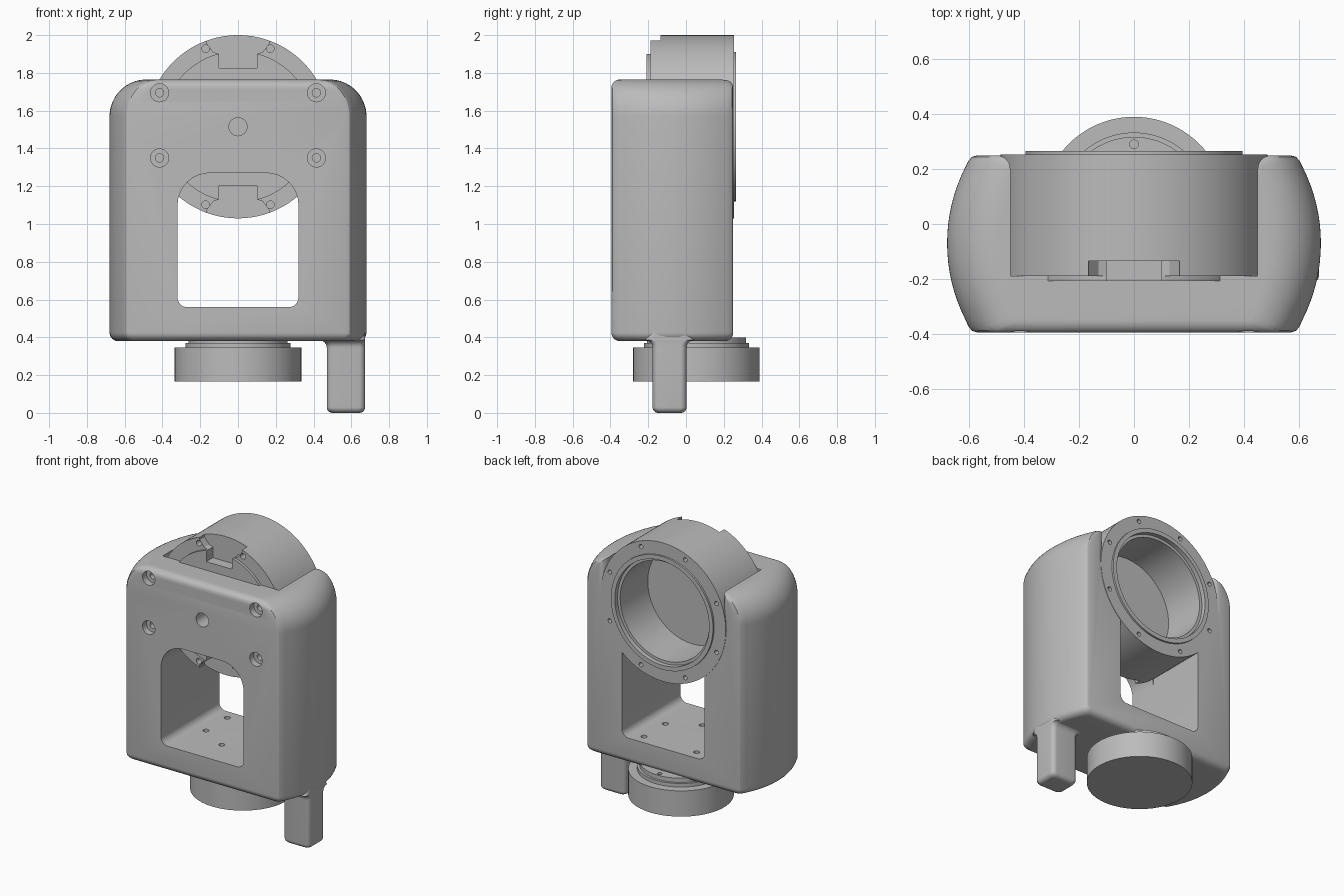
import bpy, bmesh
from math import sin, cos, pi, sqrt, radians
from mathutils import Vector

cube = bpy.data.objects.get("Cube")
if cube:
    bpy.data.objects.remove(cube, do_unlink=True)

grey = bpy.data.materials.new("satin_grey")
grey.use_nodes = True
grey.diffuse_color = (0.5, 0.5, 0.5, 1)
grey.node_tree.nodes["Principled BSDF"].inputs["Base Color"].default_value = (0.5, 0.5, 0.5, 1)


def loft(name, rings):
    """Skin a stack of equal-length rings and cap both ends."""
    bm = bmesh.new()
    rows = [[bm.verts.new(p) for p in ring] for ring in rings]
    for a, b in zip(rows, rows[1:]):
        for i in range(len(a)):
            j = (i + 1) % len(a)
            bm.faces.new((a[i], a[j], b[j], b[i]))
    bm.faces.new(rows[0])
    bm.faces.new(rows[-1])
    bmesh.ops.recalc_face_normals(bm, faces=bm.faces)
    mesh = bpy.data.meshes.new(name)
    bm.to_mesh(mesh)
    bm.free()
    mesh.materials.append(grey)
    obj = bpy.data.objects.new(name, mesh)
    bpy.context.collection.objects.link(obj)
    return obj


def place(u, v, h, axis):
    return Vector((u, v, h)) if axis == "z" else Vector((u, h, v))


def prism(name, pts, lo, hi, axis):
    return loft(name, [[place(u, v, h, axis) for u, v in pts] for h in (lo, hi)])


def lathe(name, profile, center, axis, n=96):
    """Turn (radius, position) pairs around an axis through center."""
    return loft(name, [[place(center[0] + r * cos(2 * pi * i / n),
                              center[1] + r * sin(2 * pi * i / n), h, axis)
                        for i in range(n)] for r, h in profile])


def rounded_rect(u0, u1, v0, v1, r_low, r_high, steps=8):
    pts = []
    corners = [(u1, v1, -1, -1, r_high), (u0, v1, 1, -1, r_high),
               (u0, v0, 1, 1, r_low), (u1, v0, -1, 1, r_low)]
    for k, (u, v, su, sv, r) in enumerate(corners):
        for s in range(steps + 1):
            a = (k + s / steps) * pi / 2
            pts.append((u + su * r + r * cos(a), v + sv * r + r * sin(a)))
    return pts


def cut(obj, cutters):
    for c in cutters:
        mod = obj.modifiers.new("cut", "BOOLEAN")
        mod.operation, mod.solver, mod.object = "DIFFERENCE", "EXACT", c
    graph = bpy.context.evaluated_depsgraph_get()
    graph.update()
    mesh = bpy.data.meshes.new_from_object(obj.evaluated_get(graph))
    obj.modifiers.clear()
    obj.data = mesh
    for c in cutters:
        bpy.data.objects.remove(c, do_unlink=True)


def smooth(obj):
    bpy.ops.object.select_all(action="DESELECT")
    obj.select_set(True)
    bpy.context.view_layer.objects.active = obj
    bpy.ops.object.shade_smooth_by_angle(angle=radians(30))


AXIS_Z = 1.515   # height of the drum axis
BASE_Y = 0.055   # depth of the base axis
BOTTOM, TOP, HALF = 0.38, 1.765, 0.68


# Housing: bulging plan outline, stacked with rounded top and bottom
def fillet(r, t):
    return 0 if t >= r else r - sqrt(max(0, r * r - (r - t) ** 2))


side = [(0.57, -0.395), (0.59, -0.388), (0.603, -0.372)]
for i in range(17):
    y = -0.35 + 0.56 * i / 16
    side.append((HALF - 0.614 + sqrt(0.614 ** 2 - (y + 0.07) ** 2), y))
side += [(0.603, 0.229), (0.59, 0.244), (0.57, 0.25)]
outline = side + [(-x, y) for x, y in reversed(side)]
levels = [BOTTOM + 0.045 * (1 - cos(pi / 2 * i / 6)) for i in range(7)]
levels += [TOP - 0.195 * (1 - sin(pi / 2 * i / 16)) for i in range(17)]
rings = []
for z in levels:
    dx = fillet(0.045, z - BOTTOM) + fillet(0.195, TOP - z)
    dy = fillet(0.045, z - BOTTOM) + fillet(0.045, TOP - z)
    rings.append([(x * (1 - dx / HALF), -0.0725 + (y + 0.0725) * (1 - dy / 0.3225), z)
                  for x, y in outline])
housing = loft("housing", rings)

# Window, drum bay, arm gap with rounded mouths, and drum seat
mouth = [(0.45, -0.19)] + [(0.5 - 0.05 * cos(pi / 2 * i / 8), 0.2 + 0.05 * sin(pi / 2 * i / 8))
                           for i in range(9)] + [(0.5, 0.4)]
gap = mouth + [(-x, y) for x, y in reversed(mouth)]
cutters = [
    prism("window_cut", rounded_rect(-0.32, 0.32, 0.56, 1.27, 0.05, 0.17), -0.6, 0.6, "y"),
    prism("bay_cut", rounded_rect(-0.32, 0.32, 0.56, 1.6, 0.05, 0.05), -0.19, 0.6, "y"),
    prism("gap_cut", gap, AXIS_Z, 2.2, "z"),
    lathe("seat_cut", [(0.478, -0.19), (0.478, 0.6)], (0, AXIS_Z), "y"),
    lathe("pin_cut", [(0.048, -0.6), (0.048, -0.1)], (0, AXIS_Z), "y", 32),
]
# Counterbored screw holes in the front
for x in (-0.415, 0.415):
    for z in (1.35, 1.695):
        cutters.append(lathe("screw_cut", [(0.048, -0.6), (0.048, -0.35), (0.022, -0.35),
                                           (0.022, -0.25)], (x, z), "y", 32))
# Mounting holes in the window floor
for k in range(6):
    a = pi / 2 + k * pi / 3
    if k:
        cutters.append(lathe("floor_cut", [(0.02, 0.46), (0.02, 0.6 if k != 0 else 0.5)],
                             (0.235 * cos(a), BASE_Y + 0.235 * sin(a)), "z", 20))
cut(housing, cutters)
smooth(housing)

# Drum: stepped front disc, body, rear flange and deep bore
drum = lathe("drum", [(0.4, -0.208), (0.4, -0.189), (0.485, -0.189), (0.485, 0.253),
                      (0.395, 0.253), (0.395, 0.266), (0.365, 0.266), (0.365, 0.235),
                      (0.345, 0.235), (0.345, -0.07)], (0, AXIS_Z), "y", 128)
slot_side = [(0.1, 0.31), (0.1, 0.385), (0.13, 0.395), (0.165, 0.44), (0.165, 0.6)]
slot = slot_side + [(-x, v) for x, v in reversed(slot_side)]
cutters = [prism("slot_cut", [(x, AXIS_Z + s * v) for x, v in slot], -0.4, -0.135, "y")
           for s in (1, -1)]
for k in range(8):
    a = (k + 0.5) * pi / 4
    spot = (0.447 * cos(a), AXIS_Z + 0.447 * sin(a))
    cutters.append(lathe("rim_cut", [(0.015, 0.2), (0.015, 0.4)], spot, "y", 16))
    cutters.append(lathe("rim_cut", [(0.02, -0.4), (0.02, -0.12)], spot, "y", 16))
cut(drum, cutters)
smooth(drum)

# Base: wide foot disc with a stepped neck
base = lathe("base", [(0.335, 0.165), (0.335, 0.345), (0.278, 0.345), (0.278, 0.37),
                      (0.262, 0.37), (0.262, 0.4)], (0, BASE_Y), "z")
cut(base, [lathe("neck_cut", [(0.016, 0.33), (0.016, 0.5)], (0, BASE_Y + 0.235), "z", 16)])
smooth(base)

# Side leg: rounded tip, flaring into the housing
rings = []
for i in range(7):
    a = pi / 2 * i / 6
    d, z = 0.03 * (1 - sin(a)), 0.03 * (1 - cos(a))
    rings.append((z, rounded_rect(0.47 + d, 0.673 - d, -0.177 + d, 0.003 - d, 0.032, 0.032)))
for i in range(7):
    a = pi / 2 * i / 6
    f, z = 0.04 * (1 - cos(a)), 0.345 + 0.04 * sin(a)
    rings.append((z, rounded_rect(0.47 - f, 0.673, -0.177 - f, 0.003 + f, 0.032, 0.032)))
rings.append((0.45, rings[6][1]))
leg = loft("side_leg", [[(x, y, z) for x, y in pts] for z, pts in rings])
smooth(leg)
